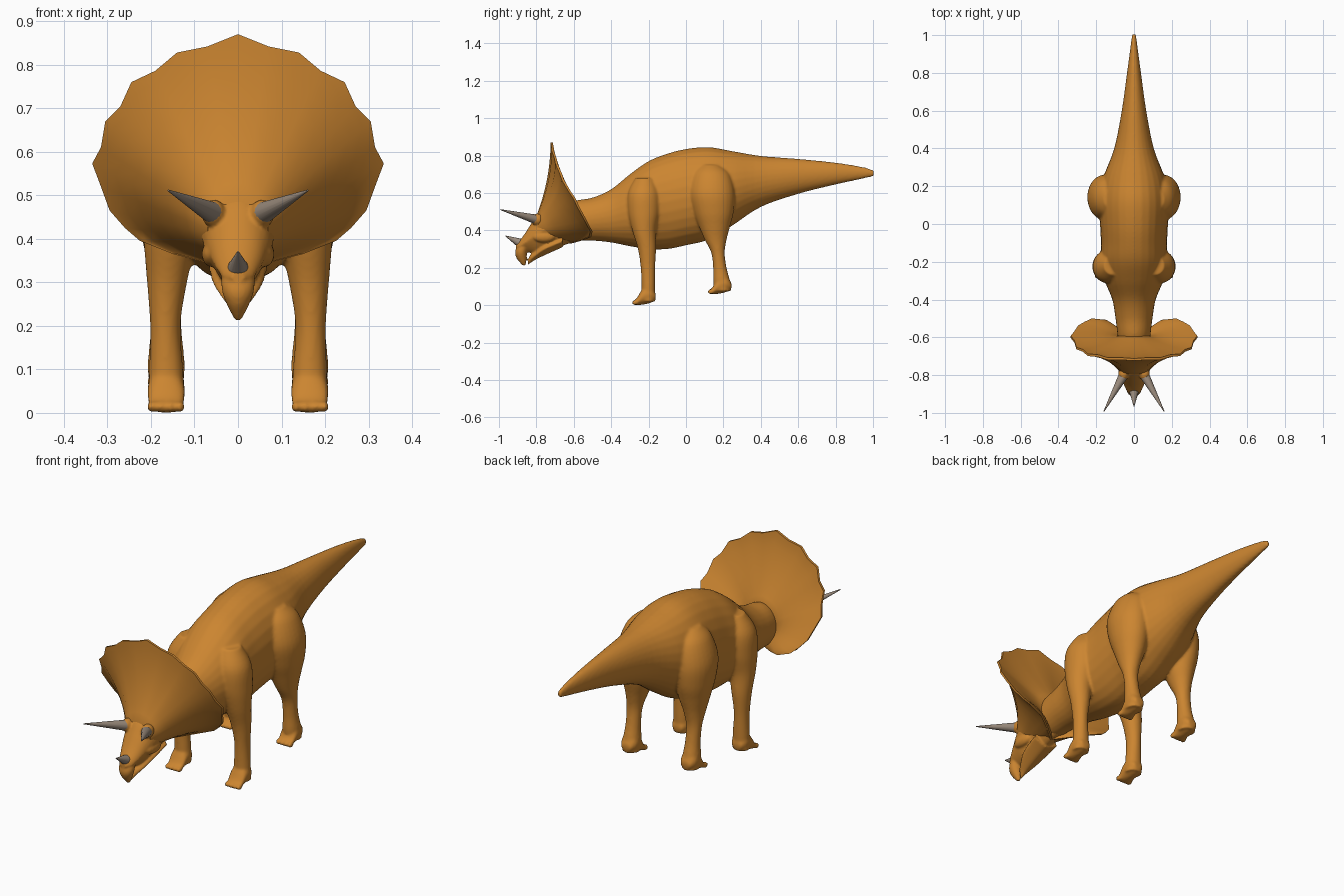
import bpy, bmesh, math
from mathutils import Vector, Matrix

cube = bpy.data.objects.get("Cube")
if cube:
    bpy.data.objects.remove(cube, do_unlink=True)


def material(name, rgb):
    m = bpy.data.materials.new(name)
    m.use_nodes = True
    m.diffuse_color = (*rgb, 1)
    bsdf = next(n for n in m.node_tree.nodes if n.type == 'BSDF_PRINCIPLED')
    bsdf.inputs["Base Color"].default_value = (*rgb, 1)
    bsdf.inputs["Roughness"].default_value = 0.8
    return m


HIDE = material("orange hide", (0.60, 0.235, 0.03))
HORN = material("grey horn", (0.32, 0.255, 0.20))


def finish(name, bm, mat, voxel=0, smooth=0, angle=180):
    """Turn a bmesh into an object, optionally fusing its shells into one skin."""
    bmesh.ops.recalc_face_normals(bm, faces=bm.faces)
    mesh = bpy.data.meshes.new(name)
    bm.to_mesh(mesh)
    bm.free()
    mesh.materials.append(mat)
    ob = bpy.data.objects.new(name, mesh)
    bpy.context.collection.objects.link(ob)
    bpy.ops.object.select_all(action='DESELECT')
    ob.select_set(True)
    bpy.context.view_layer.objects.active = ob
    bpy.ops.object.shade_smooth_by_angle(angle=math.radians(angle))
    if voxel:
        r = ob.modifiers.new("fuse", 'REMESH')
        r.mode = 'VOXEL'
        r.voxel_size = voxel
        r.use_smooth_shade = True
        s = ob.modifiers.new("soften", 'SMOOTH')
        s.factor = 0.5
        s.iterations = smooth
    return ob


def spline(rows, steps=5):
    """Catmull-Rom through the rows."""
    out = []
    rows = [Vector(r) for r in rows]
    for i in range(len(rows) - 1):
        a, b = rows[max(i - 1, 0)], rows[i]
        c, d = rows[i + 1], rows[min(i + 2, len(rows) - 1)]
        for k in range(steps):
            t = k / steps
            out.append(0.5 * (2 * b + (c - a) * t + (2 * a - 5 * b + 4 * c - d) * t * t
                              + (3 * b - a - 3 * c + d) * t ** 3))
    return out + [rows[-1]]


def skin_rings(bm, rings):
    """Bridge closed rings of points and cap both ends."""
    rings = [[bm.verts.new(p) for p in ring] for ring in rings]
    n = len(rings[0])
    for a, b in zip(rings, rings[1:]):
        for i in range(n):
            j = (i + 1) % n
            bm.faces.new((a[i], a[j], b[j], b[i]))
    bm.faces.new(rings[0])
    bm.faces.new(rings[-1])


def loft(bm, rows, axis='Y', x=0, pinch=0, side=1, n=28):
    """Rows: position on axis, low edge, high edge, x offset, half width."""
    rings = []
    for s, lo, hi, xc, rx in spline(rows):
        ring = []
        for i in range(n):
            a = math.tau * i / n
            h = (lo + hi) / 2 + (hi - lo) / 2 * math.sin(a)
            px = side * (x + xc + rx * math.cos(a) * (1 - pinch * max(0, -math.sin(a))))
            ring.append((px, s, h) if axis == 'Y' else (px, h, s))
        rings.append(ring)
    skin_rings(bm, rings)


def ball(bm, centre, size):
    bmesh.ops.create_uvsphere(bm, u_segments=16, v_segments=10, radius=1,
                              matrix=Matrix.Translation(centre) @ Matrix.Diagonal((*size, 1)))


# Torso and tail
body = bmesh.new()
loft(body, [
    (-.66, .36, .50, 0, .07), (-.6, .345, .555, 0, .085), (-.5, .345, .575, 0, .098),
    (-.4, .335, .62, 0, .115), (-.3, .315, .70, 0, .155), (-.2, .30, .77, 0, .175),
    (-.1, .30, .81, 0, .175), (0, .32, .835, 0, .18), (.12, .35, .845, 0, .185),
    (.24, .42, .825, 0, .165), (.4, .525, .798, 0, .105), (.6, .595, .782, 0, .065),
    (.8, .645, .762, 0, .037), (.95, .677, .738, 0, .017), (1.005, .69, .72, 0, .01)])

# Legs with feet and toes
HIND = [(.75, .08, .18, .12, .04), (.70, .04, .235, .135, .075), (.60, .02, .26, .153, .092),
        (.50, .04, .255, .155, .086), (.42, .07, .235, .155, .07), (.35, .10, .217, .16, .05),
        (.28, .135, .207, .165, .037), (.2, .145, .217, .165, .035),
        (.13, .145, .235, .165, .041), (.075, .15, .24, .165, .042)]
FORE = [(.68, -.27, -.17, .11, .05), (.60, -.31, -.14, .13, .08), (.5, -.31, -.14, .143, .077),
        (.4, -.287, -.16, .155, .062), (.3, -.257, -.16, .163, .046), (.2, -.242, -.165, .167, .035),
        (.1, -.238, -.165, .165, .039), (.02, -.24, -.165, .165, .042)]
FOOT = [(.0, .002, .02, .165, .034), (.02, 0, .042, .165, .041), (.05, .003, .09, .165, .043),
        (.09, .012, .10, .165, .041), (.118, .03, .06, .165, .025)]
for side in (1, -1):
    for leg, dy, dz in ((HIND, .125, .058), (FORE, -.28, 0)):
        loft(body, leg, 'Z', side=side)
        loft(body, [(y + dy, lo + dz, hi + dz, xc, rx) for y, lo, hi, xc, rx in FOOT], side=side)
        for k in range(4):
            ball(body, (side * (.133 + .022 * k), dy + .008, dz + .014), (.011, .018, .014))
finish("body_and_legs", body, HIDE, voxel=.007, smooth=5)

# Head, beak, lower jaw and brows
head = bmesh.new()
loft(head, [(-.56, .35, .55, 0, .085), (-.66, .318, .53, 0, .09), (-.74, .287, .53, 0, .086),
            (-.79, .275, .49, 0, .076), (-.825, .28, .44, 0, .064), (-.86, .285, .385, 0, .05),
            (-.89, .285, .345, 0, .035), (-.91, .295, .325, 0, .015)], pinch=.4)
loft(head, [(.35, -.885, -.83, 0, .035), (.29, -.912, -.848, 0, .038),
            (.25, -.905, -.852, 0, .026), (.212, -.873, -.857, 0, .006)], 'Z')
loft(head, [(-.66, .31, .37, 0, .07), (-.76, .265, .33, 0, .058), (-.81, .24, .285, 0, .036),
            (-.832, .224, .27, 0, .022), (-.845, .215, .24, 0, .01)], pinch=.5)
for side in (1, -1):
    ball(head, (side * .056, -.795, .458), (.028, .036, .032))
    ball(head, (side * .06, -.76, .365), (.024, .06, .03))
finish("head", head, HIDE, voxel=.005, smooth=4)

# Scalloped neck frill: back dish, rim, then a flare running into the face
RIM = [(0, -.72, .87), (.07, -.715, .842), (.14, -.715, .828), (.19, -.7, .786),
       (.245, -.695, .76), (.27, -.672, .705), (.305, -.66, .67), (.315, -.625, .61),
       (.335, -.6, .573), (.315, -.575, .52), (.295, -.545, .465), (.26, -.525, .425),
       (.225, -.508, .395), (.15, -.515, .365), (.08, -.56, .347), (0, -.62, .33)]
RIM = [Vector(p) for p in RIM]
RIM += [Vector((-p.x, p.y, p.z)) for p in RIM[-2:0:-1]]


def frill_ring(t, y_end, z_mid, rx, rz, power, offset=0):
    ring = []
    for p in RIM:
        a = math.atan2(p.x, p.z - .5)
        end = Vector((rx * math.sin(a), y_end, z_mid + rz * math.cos(a)))
        q = p.lerp(end, t)
        q.y = p.y + offset + (y_end - p.y) * t ** power
        ring.append(q)
    return ring


STEPS = (0, .08, .2, .35, .5, .65, .8, .9, 1)
back = [frill_ring(t, -.60, .46, .08, .09, 1.4, .008) for t in reversed(STEPS)]
front = [frill_ring(t, -.79, .42, .07, .072, 2, -.004) for t in STEPS]
frill = bmesh.new()
skin_rings(frill, back + front)
finish("neck_frill", frill, HIDE, angle=50)


# Horns
def horn(name, base, tip, radius):
    base, tip = Vector(base), Vector(tip)
    d = tip - base
    bm = bmesh.new()
    turn = d.to_track_quat('Z', 'Y').to_matrix().to_4x4()
    bmesh.ops.create_cone(bm, cap_ends=True, segments=16, radius1=radius, radius2=.002,
                          depth=d.length, matrix=Matrix.Translation((base + tip) / 2) @ turn)
    finish(name, bm, HORN, angle=50)


for label, s in (("left", 1), ("right", -1)):
    horn(label + "_brow_horn", (s * .055, -.80, .458), (s * .16, -.993, .511), .026)
horn("nose_horn", (0, -.872, .325), (0, -.965, .37), .029)
